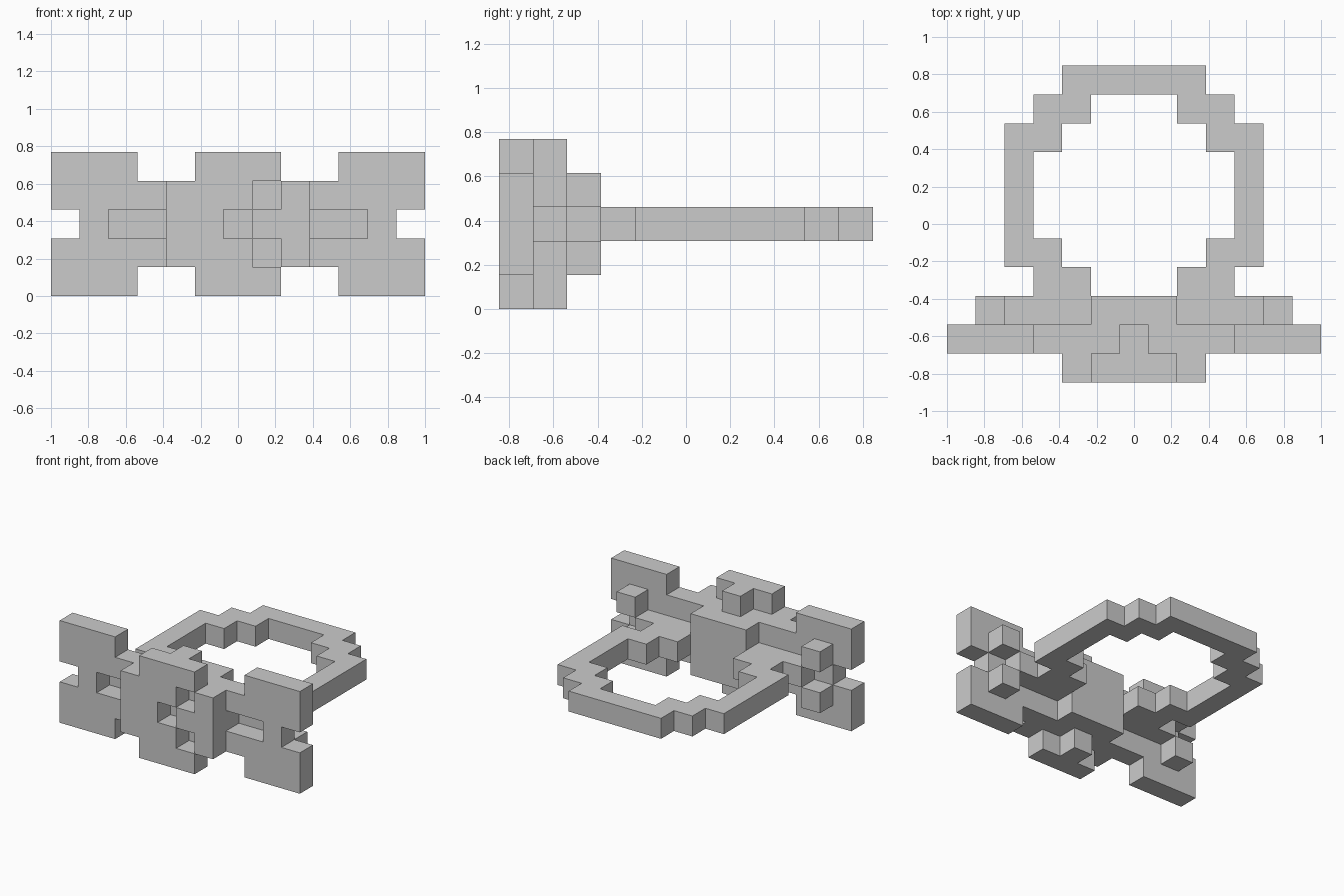
import bpy, bmesh
from mathutils import Vector

if "Cube" in bpy.data.objects:
    bpy.data.objects.remove(bpy.data.objects["Cube"])

U = 2 / 13  # size of one cube cell
SIDES = [Vector(d) for d in ((1, 0, 0), (-1, 0, 0), (0, 1, 0), (0, -1, 0), (0, 0, 1), (0, 0, -1))]


def block(x0, x1, y0, y1, z0, z1):
    """Cells of a box, inclusive ranges: x -6..6, y 0..10 front to back, z 0..4."""
    return {(x, y, z) for x in range(x0, x1 + 1)
            for y in range(y0, y1 + 1) for z in range(z0, z1 + 1)}


def mirror_x(cells):
    return cells | {(-x, y, z) for x, y, z in cells}


def mirror_z(cells):
    return cells | {(x, y, 4 - z) for x, y, z in cells}


def build(name, cells):
    """Closed outer skin around a set of cells."""
    bm = bmesh.new()
    for c in cells:
        centre = Vector((c[0], c[1] - 5, c[2] + 0.5))
        for n in SIDES:
            if tuple(int(a + b) for a, b in zip(c, n)) in cells:
                continue
            a = Vector((n.y, n.z, n.x))
            b = n.cross(a)
            corners = [(centre + (n + s * a + t * b) / 2) * U
                       for s, t in ((-1, -1), (1, -1), (1, 1), (-1, 1))]
            bm.faces.new([bm.verts.new(p) for p in corners])
    bmesh.ops.remove_doubles(bm, verts=bm.verts, dist=U / 100)
    mesh = bpy.data.meshes.new(name)
    bm.to_mesh(mesh)
    bm.free()
    obj = bpy.data.objects.new(name, mesh)
    bpy.context.collection.objects.link(obj)


# Stepped flat ring band
band = set()
for x0, x1, y0, y1 in ((2, 4, 2, 2), (2, 3, 3, 3), (3, 4, 4, 4), (4, 4, 5, 7),
                       (3, 4, 8, 8), (2, 3, 9, 9), (0, 2, 10, 10)):
    band |= block(x0, x1, y0, y1, 2, 2)
build("ring_band", mirror_x(band))

# Bow wings with end notches, inner recesses and back studs
wings = block(4, 6, 1, 1, 3, 4) | block(3, 3, 1, 1, 3, 3) | block(5, 5, 2, 2, 3, 3)
wings = mirror_z(wings) | block(5, 5, 1, 1, 2, 2)
build("bow_wings", mirror_x(wings))

# Central knot: backing slab, carved front plate, top and bottom tabs
tabs = mirror_z(block(-1, 1, 0, 0, 4, 4) | block(0, 0, 1, 1, 4, 4))
backing = block(-2, 2, 1, 1, 1, 3) | block(-1, 1, 2, 2, 1, 3)
plate = block(-2, 2, 0, 0, 1, 3) - {(0, 0, 2), (1, 0, 1), (1, 0, 3)}
build("bow_knot", tabs | backing | plate)
